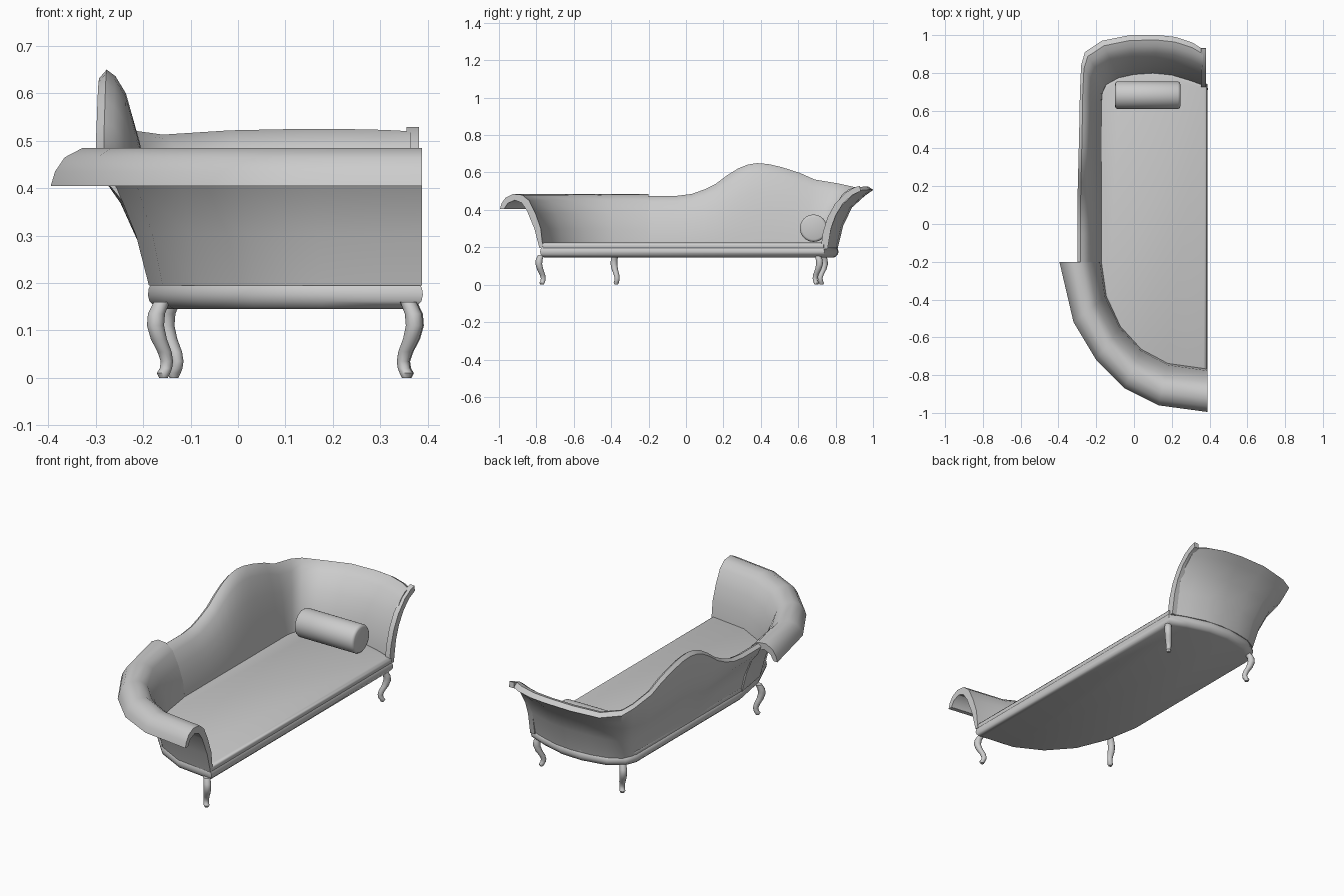
import bpy, bmesh, math
from mathutils import Vector

if "Cube" in bpy.data.objects:
    bpy.data.objects.remove(bpy.data.objects["Cube"])


def finish(name, bm, angle=40):
    bmesh.ops.recalc_face_normals(bm, faces=bm.faces)
    me = bpy.data.meshes.new(name)
    bm.to_mesh(me)
    bm.free()
    ob = bpy.data.objects.new(name, me)
    bpy.context.collection.objects.link(ob)
    bpy.ops.object.select_all(action='DESELECT')
    ob.select_set(True)
    bpy.context.view_layer.objects.active = ob
    bpy.ops.object.shade_smooth_by_angle(angle=math.radians(angle))
    return ob


def loft(name, sections, angle=40):
    """Skin closed cross-sections in order and cap both ends."""
    bm = bmesh.new()
    rings = [[bm.verts.new(p) for p in s] for s in sections]
    n = len(rings[0])
    for a, b in zip(rings, rings[1:]):
        for i in range(n):
            j = (i + 1) % n
            bm.faces.new((a[i], a[j], b[j], b[i]))
    bm.faces.new(rings[0])
    bm.faces.new(rings[-1])
    return finish(name, bm, angle)


# Plan outline shared by the rail and the seat
outline = [(.39, -.78), (.18, -.755), (.03, -.68), (-.085, -.555), (-.155, -.39),
           (-.19, -.2), (-.19, .68), (-.165, .74), (-.09, .79), (.05, .815),
           (.17, .81), (.3, .775), (.39, .74)]


def slab(name, layers):
    secs = []
    for z, d in layers:
        secs.append([(.1 + (x - .1) * (1 - d / .29), .015 + (y - .015) * (1 - d / .8), z)
                     for x, y in outline])
    loft(name, secs, 50)


slab("base_rail", [(.145, .025), (.15, .014), (.162, .003), (.175, 0), (.19, .002), (.198, .008)])
slab("seat", [(.19, .008), (.2, .004), (.213, .004), (.221, .01), (.225, .022)])

# Low rolled arm: one hooked section swept round the corner
arm_path = [((-.17, -.2), (-.395, -.2)), ((-.145, -.38), (-.32, -.52)),
            ((-.07, -.54), (-.2, -.72)), ((.04, -.66), (-.05, -.87)),
            ((.18, -.735), (.13, -.96)), ((.388, -.765), (.388, -.995))]
arm_profile = [(0, .195), (.05, .3), (.17, .38), (.32, .45), (.48, .48), (.7, .485),
               (.87, .465), (.96, .435), (1, .405), (.9, .405), (.82, .435), (.65, .452),
               (.5, .438), (.38, .4), (.2, .3), (.08, .195)]
arm = []
for a, b in arm_path:
    a, b = Vector(a), Vector(b)
    arm.append([(*a.lerp(b, f), z) for f, z in arm_profile])
loft("rolled_arm", arm)

# Backrest and head end: flared shell whose height varies along its path
inner = [(0, 0), (.03, .15), (.08, .3), (.17, .48), (.3, .66), (.54, .89), (.72, .97), (.87, 1)]
outer_head = [(1, .95), (.8, .86), (.45, .66), (.22, .36), (.08, 0)]
outer_back = [(1, .96), (.98, .65), (.62, .45), (.3, .22), (.1, 0)]
hump = [(-.2, .475, .3), (-.05, .475, .3), (.03, .485, .4), (.1, .51, .6), (.16, .54, .8),
        (.22, .585, 1), (.28, .622, 1), (.33, .642, 1), (.38, .65, 1), (.44, .645, 1),
        (.51, .628, 1), (.58, .598, .9), (.64, .562, .8)]
stations = [(-.17, y, -.3 + max(0, y - .1) * .025, y + max(0, y - .5) * .4, t, k)
            for y, t, k in hump]
stations += [(-.166, .69, -.28, .84, .54, .5), (-.145, .735, -.26, .91, .525, .3),
             (-.08, .77, -.17, .97, .513, .1), (0, .788, -.02, 1, .522, 0),
             (.1, .795, .13, 1, .525, 0), (.2, .785, .22, .99, .525, 0),
             (.3, .755, .31, .96, .523, 0), (.365, .732, .365, .925, .52, 0)]
shell = []
for ix, iy, ox, oy, top, k in stations:
    prof = inner + [(h[0] * (1 - k) + b[0] * k, h[1] * (1 - k) + b[1] * k)
                    for h, b in zip(outer_head, outer_back)]
    shell.append([(ix + (ox - ix) * f, iy + (oy - iy) * f, .195 + (top - .195) * h)
                  for f, h in prof])
loft("backrest_and_head_end", shell)

# Facing strip on the open edge of the head end
post = [(.72, .19), (.732, .28), (.757, .36), (.795, .43), (.85, .49), (.9, .52), (.93, .529),
        (.933, .5), (.89, .48), (.84, .435), (.8, .37), (.775, .3), (.757, .19)]
loft("head_end_facing", [[(x, y, z) for y, z in post] for x in (.355, .382)])

# Bolster cushion
bolster = []
for x, r in [(-.1, .06), (-.097, .068), (-.088, .073), (.233, .073), (.242, .068), (.245, .06)]:
    bolster.append([(x, .682 + r * math.cos(t * math.pi / 16), .302 + r * math.sin(t * math.pi / 16))
                    for t in range(32)])
loft("bolster_cushion", bolster, 50)


# Curved legs: (sideways bow, height, radius) along the outward direction
def leg(name, x, y, dx, dy):
    bow = [(.006, .16, .017), (.017, .135, .018), (.019, .11, .018), (.012, .082, .017),
           (0, .055, .015), (-.005, .035, .013), (-.003, .02, .013), (.002, .01, .014), (.002, 0, .009)]
    secs = []
    for d, z, r in bow:
        secs.append([(x + dx * d + r * math.cos(t * math.pi / 6),
                      y + dy * d + r * math.sin(t * math.pi / 6), z) for t in range(12)])
    loft(name, secs, 50)


leg("front_right_leg", .353, -.768, 1, -1)
leg("front_left_leg", -.155, -.372, -1, -.7)
leg("rear_right_leg", .355, .695, 1, 1)
leg("rear_left_leg", -.133, .722, -1, 1)
